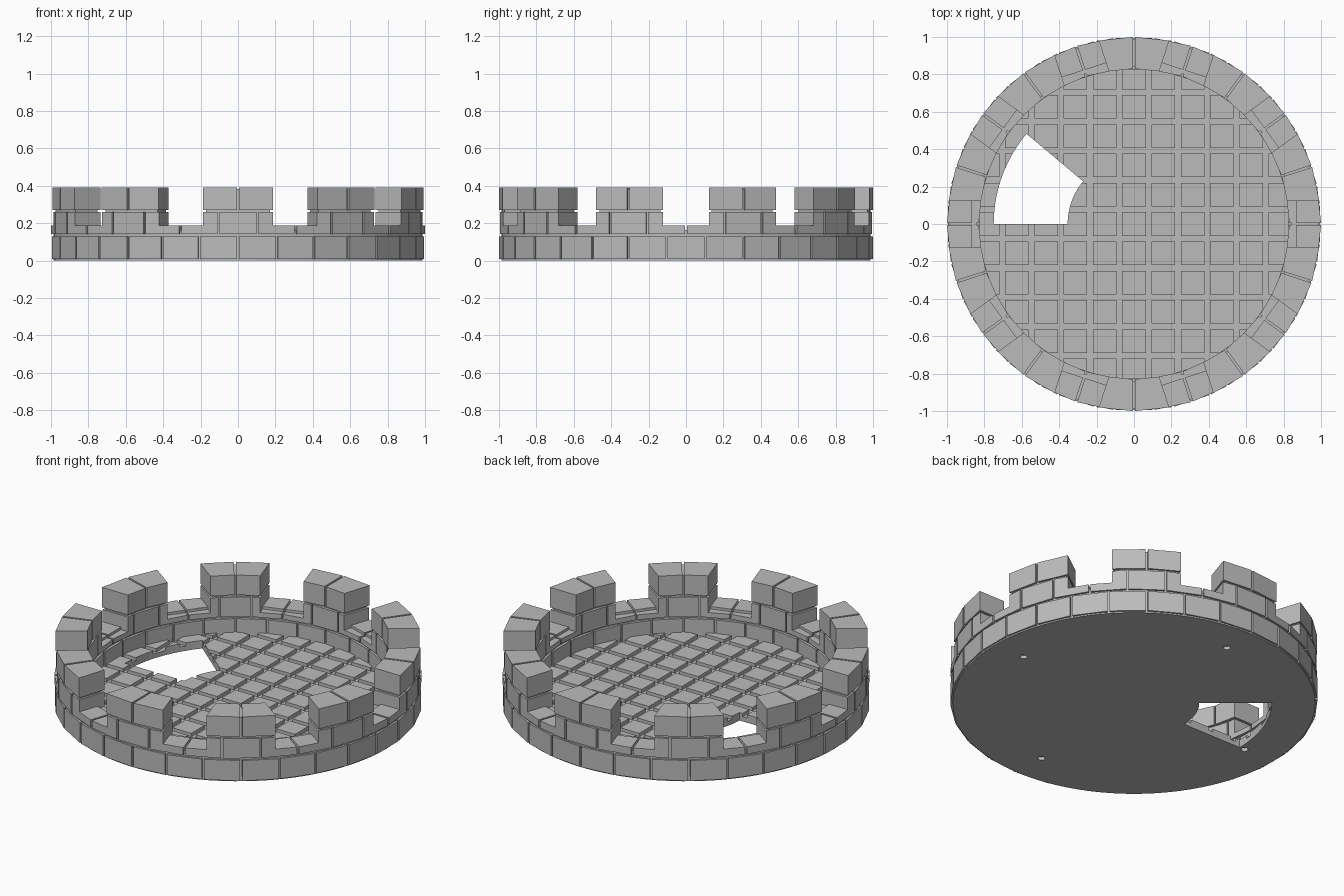
import bpy
import bmesh
from math import sin, cos, radians, pi

cube = bpy.data.objects.get("Cube")
if cube:
    bpy.data.objects.remove(cube)

GREY = (0.5, 0.5, 0.5, 1)
stone = bpy.data.materials.new("grey stone")
stone.use_nodes = True
stone.diffuse_color = GREY
stone.node_tree.nodes["Principled BSDF"].inputs["Base Color"].default_value = GREY

OUTER, INNER = 1.0, 0.83
BRICKS, GAPS = 30, 10
STEP = 2 * pi / BRICKS


def polar(r, a):
    return (r * cos(a), r * sin(a))


def prism(bm, plan, z0, z1):
    """Closed upright prism over a counter-clockwise plan outline."""
    low = [bm.verts.new((x, y, z0)) for x, y in plan]
    high = [bm.verts.new((x, y, z1)) for x, y in plan]
    bm.faces.new(low[::-1])
    bm.faces.new(high)
    n = len(plan)
    for i in range(n):
        j = (i + 1) % n
        bm.faces.new((low[i], low[j], high[j], high[i]))


def disc(r, n, centre=(0, 0)):
    return [(centre[0] + r * cos(2 * pi * i / n), centre[1] + r * sin(2 * pi * i / n))
            for i in range(n)]


def sector(r0, r1, a0, a1, n):
    arc = [a0 + (a1 - a0) * i / n for i in range(n + 1)]
    return [polar(r1, a) for a in arc] + [polar(r0, a) for a in reversed(arc)]


def make(name, bm, cutter=False):
    mesh = bpy.data.meshes.new(name)
    bm.to_mesh(mesh)
    bm.free()
    obj = bpy.data.objects.new(name, mesh)
    bpy.context.collection.objects.link(obj)
    mesh.materials.append(stone)
    if cutter:
        obj.hide_render = True
        obj.hide_viewport = True
        obj.display_type = "WIRE"
    return obj


def boolean(obj, cutter, operation="DIFFERENCE"):
    mod = obj.modifiers.new(cutter.name, "BOOLEAN")
    mod.object = cutter
    mod.operation = operation
    mod.solver = "EXACT"


def gap_cutter(name, half, r0, r1, z0):
    """Ten parallel-sided notches around the wall."""
    bm = bmesh.new()
    for k in range(GAPS):
        a = 2 * pi * k / GAPS
        c, s = cos(a), sin(a)
        box = [(r0, -half), (r1, -half), (r1, half), (r0, half)]
        prism(bm, [(x * c - y * s, x * s + y * c) for x, y in box], z0, 0.5)
    return make(name, bm, True)


# Notches between the battlements, with a low step on the inside
gap = gap_cutter("gap_cutter", 0.124, 0.7, 1.1, 0.187)
gap_step = gap_cutter("gap_step_cutter", 0.124, 0.7, 0.865, 0.172)
core_gap = gap_cutter("core_gap_cutter", 0.136, 0.7, 1.1, 0.165)

# Three courses of flat-faced bricks, the middle one staggered
courses = [("lower_bricks", 0.008, 0.13, 0), ("middle_bricks", 0.142, 0.26, 0.5),
           ("upper_bricks", 0.272, 0.392, 0)]
for name, z0, z1, shift in courses:
    bm = bmesh.new()
    for k in range(BRICKS):
        a0 = -pi / 2 + (k + shift) * STEP
        j = 0.006
        prism(bm, sector(INNER, OUTER, a0 + j, a0 + STEP - j, 1), z0, z1)
    bricks = make(name, bm)
    if z1 > 0.2:
        boolean(bricks, gap)
        if z0 < 0.2:
            boolean(bricks, gap_step)

# Recessed mortar core behind the bricks
bm = bmesh.new()
N = 60
rings = [[bm.verts.new((*p, z)) for p in disc(r, N)]
         for r, z in ((0.843, 0.002), (0.986, 0.002), (0.986, 0.382), (0.843, 0.382))]
for q in range(4):
    a, b = rings[q], rings[(q + 1) % 4]
    for i in range(N):
        j = (i + 1) % N
        bm.faces.new((a[i], a[j], b[j], b[i]))
bmesh.ops.recalc_face_normals(bm, faces=bm.faces[:])
core = make("mortar_core", bm)
boolean(core, core_gap)

# Stair opening and four blind peg holes
bm = bmesh.new()
prism(bm, sector(0.355, 0.75, radians(140), radians(180), 16), -0.1, 0.2)
stair = make("stair_opening_cutter", bm, True)
bm = bmesh.new()
for k in range(4):
    prism(bm, disc(0.02, 16, polar(0.785, k * pi / 2)), -0.05, 0.02)
pegs = make("peg_hole_cutter", bm, True)

# Floor slab
bm = bmesh.new()
prism(bm, disc(0.987, 90), 0, 0.028)
slab = make("floor_slab", bm)
boolean(slab, stair)
boolean(slab, pegs)

# Square paving stones, trimmed to the round room
bm = bmesh.new()
prism(bm, disc(0.838, 90), -0.1, 0.2)
room = make("room_cutter", bm, True)
bm = bmesh.new()
PITCH, HALF = 0.1565, 0.063
for i in range(-5, 6):
    for j in range(-5, 6):
        x, y = i * PITCH, j * PITCH
        if (abs(x) - HALF) ** 2 + (abs(y) - HALF) ** 2 < 0.69:
            prism(bm, [(x - HALF, y - HALF), (x + HALF, y - HALF),
                       (x + HALF, y + HALF), (x - HALF, y + HALF)], 0.024, 0.048)
paving = make("paving_stones", bm)
boolean(paving, room, "INTERSECT")
boolean(paving, stair)
